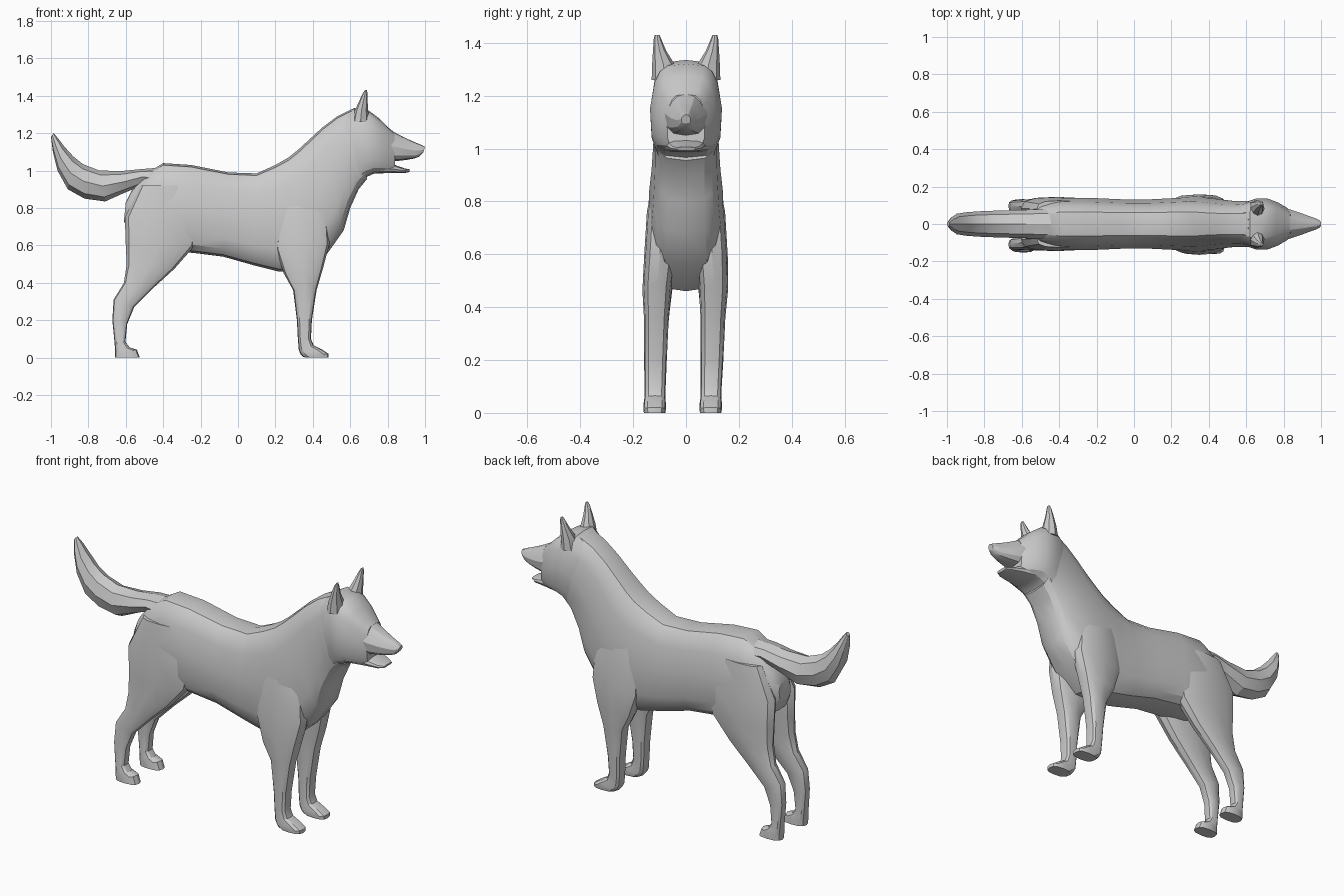
import bpy, bmesh, math
from mathutils import Vector


def sp(v, e):
    return math.copysign(abs(v) ** (2 / e), v)


def finish(name, rings):
    bm = bmesh.new()
    rows = [[bm.verts.new(p) for p in r] for r in rings]
    n = len(rows[0])
    for a, b in zip(rows, rows[1:]):
        for i in range(n):
            j = (i + 1) % n
            bm.faces.new((a[i], a[j], b[j], b[i]))
    bm.faces.new(rows[0])
    bm.faces.new(rows[-1])
    bmesh.ops.recalc_face_normals(bm, faces=bm.faces)
    me = bpy.data.meshes.new(name)
    bm.to_mesh(me)
    bm.free()
    ob = bpy.data.objects.new(name, me)
    bpy.context.collection.objects.link(ob)
    bpy.ops.object.select_all(action='DESELECT')
    ob.select_set(True)
    bpy.context.view_layer.objects.active = ob
    bpy.ops.object.shade_smooth_by_angle(angle=math.radians(28))
    return ob


def loft(name, sections, n=12, e=3.2, taper=0.0, side=1, lean=0.0):
    """Each section: top (x, z), bottom (x, z), half width, centre y."""
    rings = []
    for x1, z1, x0, z0, hw, *rest in sections:
        cy = rest[0] * side if rest else 0
        ring = []
        for i in range(n):
            a = 2 * math.pi * i / n
            c, s = sp(math.cos(a), e), sp(math.sin(a), e)
            x = (x1 + x0) / 2 + (x1 - x0) / 2 * c
            z = (z1 + z0) / 2 + (z1 - z0) / 2 * c
            y = cy + hw * s * (1 - taper * max(0, c))
            ring.append(Vector((x, y - lean * max(0, 1 - z / 0.6), z)))
        rings.append(ring)
    return finish(name, rings)


# torso and neck
loft("torso", [
    (-0.60, 0.83, -0.61, 0.73, 0.05),
    (-0.57, 0.89, -0.575, 0.66, 0.09),
    (-0.50, 0.98, -0.48, 0.60, 0.12),
    (-0.40, 1.04, -0.38, 0.57, 0.138),
    (-0.25, 1.03, -0.24, 0.56, 0.14),
    (-0.05, 0.99, -0.08, 0.54, 0.132),
    (0.10, 0.985, 0.08, 0.495, 0.132),
    (0.20, 1.03, 0.22, 0.46, 0.138),
    (0.27, 1.07, 0.36, 0.46, 0.142),
    (0.32, 1.11, 0.48, 0.56, 0.14),
    (0.38, 1.165, 0.565, 0.68, 0.13),
    (0.45, 1.23, 0.60, 0.80, 0.124),
    (0.53, 1.29, 0.645, 0.90, 0.122),
    (0.61, 1.33, 0.69, 0.955, 0.126),
], n=16, e=3.4, taper=0.2)

# head
loft("head", [
    (0.54, 1.28, 0.64, 0.91, 0.115),
    (0.62, 1.335, 0.685, 0.965, 0.136),
    (0.70, 1.32, 0.73, 0.985, 0.136),
    (0.76, 1.275, 0.78, 0.988, 0.115),
    (0.81, 1.225, 0.815, 0.99, 0.09),
    (0.835, 1.205, 0.84, 0.992, 0.072),
], n=16, e=3.6, taper=0.15)

# upper muzzle with nose
loft("muzzle", [
    (0.76, 1.26, 0.78, 1.04, 0.09),
    (0.83, 1.208, 0.84, 1.05, 0.078),
    (0.90, 1.172, 0.90, 1.057, 0.056),
    (0.95, 1.15, 0.945, 1.065, 0.038),
    (0.975, 1.14, 0.97, 1.075, 0.03),
    (1.0, 1.128, 0.99, 1.095, 0.018),
], e=2.8, taper=0.35)

# lower jaw
loft("lower_jaw", [
    (0.76, 1.04, 0.74, 0.985, 0.09),
    (0.84, 1.03, 0.83, 0.987, 0.07),
    (0.89, 1.012, 0.89, 0.987, 0.054),
    (0.92, 1.006, 0.915, 0.992, 0.036),
], e=3)

# tail
loft("tail", [
    (-0.36, 1.02, -0.38, 0.88, 0.08),
    (-0.52, 1.008, -0.50, 0.925, 0.078),
    (-0.62, 0.998, -0.61, 0.88, 0.075),
    (-0.74, 1.0, -0.71, 0.835, 0.072),
    (-0.83, 1.035, -0.82, 0.85, 0.068),
    (-0.88, 1.075, -0.91, 0.90, 0.063),
    (-0.93, 1.13, -0.965, 1.0, 0.055),
    (-0.96, 1.17, -0.99, 1.10, 0.036),
    (-0.985, 1.2, -1.0, 1.18, 0.012),
], n=8, e=2)

front_leg = [
    (0.43, 0.88, 0.24, 0.88, 0.04, 0.085),
    (0.48, 0.76, 0.21, 0.76, 0.058, 0.09),
    (0.49, 0.61, 0.20, 0.58, 0.06, 0.098),
    (0.455, 0.48, 0.245, 0.45, 0.055, 0.107),
    (0.42, 0.36, 0.295, 0.36, 0.047, 0.107),
    (0.395, 0.20, 0.315, 0.20, 0.043, 0.107),
    (0.39, 0.10, 0.32, 0.10, 0.040, 0.106),
    (0.405, 0.065, 0.325, 0.04, 0.040, 0.106),
    (0.45, 0.043, 0.335, 0.018, 0.043, 0.106),
    (0.485, 0.02, 0.345, 0.006, 0.043, 0.106),
    (0.485, 0.0, 0.36, 0.0, 0.040, 0.106),
]
hind_leg = [
    (-0.28, 0.92, -0.52, 0.92, 0.045, 0.08),
    (-0.20, 0.76, -0.605, 0.75, 0.060, 0.084),
    (-0.23, 0.60, -0.60, 0.60, 0.055, 0.09),
    (-0.34, 0.475, -0.595, 0.50, 0.047, 0.094),
    (-0.45, 0.375, -0.61, 0.40, 0.040, 0.098),
    (-0.555, 0.27, -0.665, 0.31, 0.034, 0.10),
    (-0.592, 0.18, -0.672, 0.20, 0.032, 0.103),
    (-0.602, 0.085, -0.66, 0.08, 0.033, 0.105),
    (-0.58, 0.055, -0.658, 0.05, 0.036, 0.105),
    (-0.54, 0.042, -0.658, 0.025, 0.038, 0.105),
    (-0.525, 0.0, -0.658, 0.0, 0.038, 0.105),
]
for side, tag in ((-1, "right"), (1, "left")):
    # legs with paws
    loft("front_leg_" + tag, front_leg, e=3, side=side, lean=0.013)
    loft("hind_leg_" + tag, hind_leg, e=2.8, side=side, lean=0.01)
    # ear: x centre, y centre, z, x radius, y radius
    ear = [(0.655, 0.078, 1.26, 0.045, 0.052), (0.66, 0.086, 1.32, 0.036, 0.042),
           (0.67, 0.1, 1.37, 0.023, 0.025), (0.68, 0.108, 1.415, 0.012, 0.014),
           (0.684, 0.109, 1.43, 0.005, 0.009)]
    finish("ear_" + tag, [[Vector((x + rx * math.cos(k * math.pi / 4),
                                   side * y + ry * math.sin(k * math.pi / 4), z))
                           for k in range(8)] for x, y, z, rx, ry in ear])
